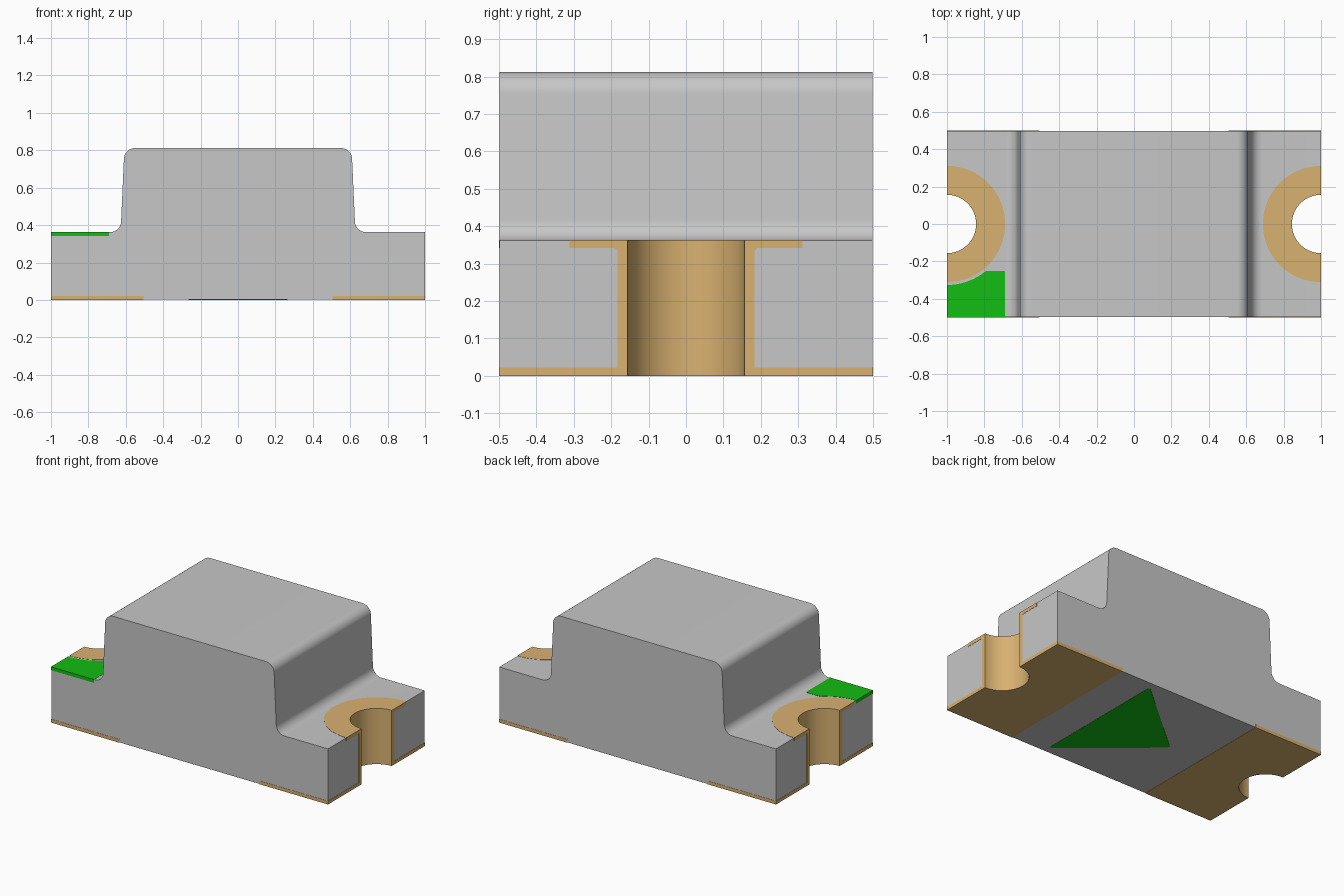
import bpy, bmesh
from math import cos, sin, radians, sqrt

if "Cube" in bpy.data.objects:
    bpy.data.objects.remove(bpy.data.objects["Cube"], do_unlink=True)


def material(name, rgb):
    m = bpy.data.materials.new(name)
    m.use_nodes = True
    m.diffuse_color = (*rgb, 1)
    m.node_tree.nodes["Principled BSDF"].inputs["Base Color"].default_value = (*rgb, 1)
    return m


GREY = material("body grey", (0.57, 0.57, 0.57))
GOLD = material("contact gold", (0.69, 0.44, 0.163))
GREEN = material("marking green", (0.0065, 0.515, 0.0065))

E = 0.0015             # how far inlaid plates stand out of the body
TOP = 0.3635           # height of the ledges
PLATE = 0.022          # thickness of contacts and marks
NOTCH = 0.156          # radius of the end notches


def arc(cx, cy, r, a0, a1, n):
    return [(cx + r * cos(radians(a0 + (a1 - a0) * i / n)),
             cy + r * sin(radians(a0 + (a1 - a0) * i / n))) for i in range(n + 1)]


def finish(bm, name, mat):
    bmesh.ops.recalc_face_normals(bm, faces=bm.faces[:])
    mesh = bpy.data.meshes.new(name)
    bm.to_mesh(mesh)
    bm.free()
    mesh.materials.append(mat)
    ob = bpy.data.objects.new(name, mesh)
    bpy.context.collection.objects.link(ob)
    return ob


def prism(name, outline, lo, hi, mat, axis="z"):
    """Extrude a flat outline along z (xy outline) or y (xz outline)."""
    bm = bmesh.new()
    place = (lambda p: (p[0], p[1], lo)) if axis == "z" else (lambda p: (p[0], lo, p[1]))
    face = bm.faces.new([bm.verts.new(place(p)) for p in outline])
    ext = bmesh.ops.extrude_face_region(bm, geom=[face])
    d = hi - lo
    bmesh.ops.translate(bm, vec=(0, 0, d) if axis == "z" else (0, d, 0),
                        verts=[v for v in ext["geom"] if isinstance(v, bmesh.types.BMVert)])
    return finish(bm, name, mat)


def half_revolve(name, profile, cx, s, mat, n=32):
    """Sweep a closed (radius, z) profile half a turn around x = cx, towards the middle."""
    bm = bmesh.new()
    rings = []
    for i in range(n + 1):
        a = radians(90 + 180 * i / n)
        rings.append([bm.verts.new((cx + s * r * cos(a), r * sin(a), z)) for r, z in profile])
    k = len(profile)
    for a, b in zip(rings, rings[1:]):
        for j in range(k):
            bm.faces.new((a[j], a[(j + 1) % k], b[(j + 1) % k], b[j]))
    bm.faces.new(rings[0])
    bm.faces.new(rings[-1])
    return finish(bm, name, mat)


def activate(ob):
    bpy.ops.object.select_all(action="DESELECT")
    ob.select_set(True)
    bpy.context.view_layer.objects.active = ob


def smooth(ob):
    activate(ob)
    bpy.ops.object.shade_smooth_by_angle(angle=radians(30))


# Body: stepped section with filleted shoulders, run from front to back
half = [(1 - E, E), (1 - E, TOP - E)]
half += arc(0.685, TOP - E + 0.06, 0.06, 270, 182.6, 14)
half += arc(0.55, 0.752, 0.06, 2.6, 90, 14)
body = prism("body", half + [(-x, z) for x, z in reversed(half)],
             -0.5 + E, 0.5 - E, GREY, axis="y")

# Half-round notches through both ends
for s in (1, -1):
    cutter = prism("notch_cutter", arc(s, 0, 0.17, 0, 354.375, 63), -0.3, 0.7, GREY)
    cutter.hide_render = True
    mod = body.modifiers.new("notch", "BOOLEAN")
    mod.operation = "DIFFERENCE"
    mod.solver = "EXACT"
    mod.object = cutter
    activate(body)
    bpy.ops.object.modifier_apply(modifier=mod.name)
    bpy.data.objects.remove(cutter, do_unlink=True)
smooth(body)

# Gold contacts: notch lining with top ring, and a pad underneath
lining = [(NOTCH, PLATE), (NOTCH, TOP), (0.311, TOP), (0.311, TOP - PLATE),
          (0.19, TOP - PLATE), (0.183, TOP - PLATE - 0.007), (0.183, PLATE)]
for s, side in ((1, "left"), (-1, "right")):
    smooth(half_revolve(side + "_notch_contact", lining, s, s, GOLD))
    pad = [(s * 0.505, -0.5), (s * 0.505, 0.5), (s, 0.5)]
    pad += [(s * x, y) for x, y in arc(1, 0, NOTCH, 90, 270, 32)] + [(s, -0.5)]
    smooth(prism(side + "_bottom_pad", pad, 0, PLATE, GOLD))

# Green corner mark, cut back around the top ring
R = 0.326
y_edge = -0.25
mark = [(-1, -0.5), (-0.69, -0.5), (-0.69, y_edge - 0.006), (-0.696, y_edge),
        (-1 + sqrt(R * R - y_edge * y_edge) + 0.01, y_edge)]
mark += arc(-1, 0, R, -51, -90, 14)
prism("corner_mark", mark, TOP - PLATE, TOP, GREEN)

# Green direction triangle underneath, with slightly blunted corners
corners = [(0.265, -0.46), (0.265, 0.46), (-0.275, 0.0)]
tri = []
for i, (x, y) in enumerate(corners):
    for qx, qy in (corners[i - 1], corners[(i + 1) % 3]):
        tri.append((x + (qx - x) * 0.02, y + (qy - y) * 0.02))
prism("direction_triangle", tri, 0, 0.005, GREEN)
